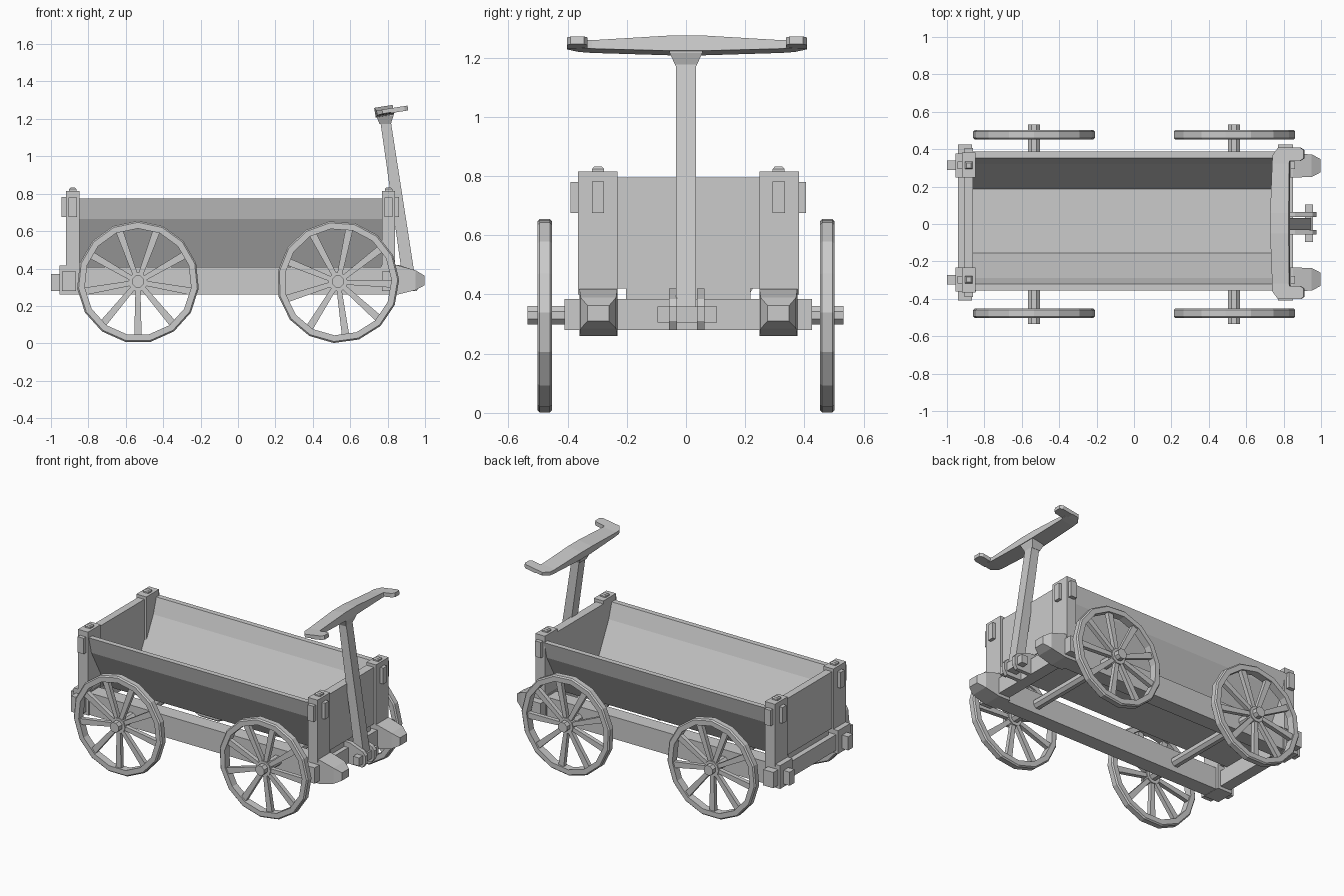
import bpy, bmesh
from math import sin, cos, pi, radians
from mathutils import Matrix, Vector

if "Cube" in bpy.data.objects:
    bpy.data.objects.remove(bpy.data.objects["Cube"])


def finish(name, bm):
    bmesh.ops.recalc_face_normals(bm, faces=bm.faces)
    me = bpy.data.meshes.new(name)
    bm.to_mesh(me)
    bm.free()
    ob = bpy.data.objects.new(name, me)
    bpy.context.collection.objects.link(ob)
    return ob


def loft(bm, rings, cap=True, closed=False):
    """Skin equal-length rings of points; optionally cap or close into a loop."""
    vs = [[bm.verts.new(p) for p in r] for r in rings]
    n = len(vs[0])
    pairs = list(zip(vs, vs[1:])) + ([(vs[-1], vs[0])] if closed else [])
    for a, b in pairs:
        for i in range(n):
            j = (i + 1) % n
            bm.faces.new((a[i], a[j], b[j], b[i]))
    if cap and not closed:
        bm.faces.new(vs[0])
        bm.faces.new(vs[-1])


def rect(x, y0, y1, z0, z1):
    return [(x, y0, z0), (x, y1, z0), (x, y1, z1), (x, y0, z1)]


def box(name, x0, x1, y0, y1, z0, z1):
    bm = bmesh.new()
    loft(bm, [rect(x0, y0, y1, z0, z1), rect(x1, y0, y1, z0, z1)])
    return finish(name, bm)


def bar(name, rings):
    bm = bmesh.new()
    loft(bm, rings)
    return finish(name, bm)


def wheel(name, x, y, turn):
    bm = bmesh.new()
    # rim: chamfered section swept round 15 sides
    sec = [(.286, -.025), (.319, -.025), (.327, -.017),
           (.327, .017), (.319, .025), (.286, .025)]
    rings = []
    for i in range(15):
        a = pi / 2 + turn + 2 * pi * i / 15
        rings.append([(r * cos(a), d, r * sin(a)) for r, d in sec])
    loft(bm, rings, closed=True)
    # nine spokes widening toward the rim
    for i in range(9):
        m = Matrix.Rotation(radians(90 + 40 * i) - turn, 3, 'Y')
        loft(bm, [[m @ Vector((r, u * w, v * w2)) for u, v in
                   ((-1, -1), (1, -1), (1, 1), (-1, 1))]
                  for r, w, w2 in ((.03, .014, .013), (.295, .014, .02))])
    # hub
    loft(bm, [[(.052 * cos(2 * pi * k / 10), d, .052 * sin(2 * pi * k / 10))
               for k in range(10)] for d in (-.02, .02)])
    ob = finish(name, bm)
    ob.location = (x, y, .328)


# wheels and axles
for end, x, t in (("rear", -.535, 0), ("front", .535, radians(8))):
    for side, y in (("right", -.477), ("left", .477)):
        wheel(f"{end}_{side}_wheel", x, y, t)
    bar(f"{end}_axle", [[(x + .034 * cos(pi * (k + .5) / 4), y,
                          .33 + .034 * sin(pi * (k + .5) / 4)) for k in range(8)]
                        for y in (-.535, .532)])

# tray: boards flare outward from a narrow floor, upper strip nearly upright
C = .016
outer = [(.19, .385), (.345, .665), (.372, .775)]
inner = [(.337, .775), (.305, .672), (.172, .41)]
half = outer + inner
prof = [(C + y, z) for y, z in half] + [(C - y, z) for y, z in reversed(half)]
bm = bmesh.new()
loft(bm, [[(x, y, z) for y, z in prof] for x in (-.867, .775)])
finish("tray", bm)

# end panels, cross beams
D = .008
for end, x0, x1, b0, b1 in (("rear", -.91, -.862, -.94, -.865),
                            ("front", .77, .825, .77, .85)):
    box(f"{end}_panel", x0, x1, D - .25, D + .25, .42, .795)
    box(f"{end}_panel_lower", x0 + .005, x1 - .005, D - .21, D + .21, .38, .42)
    box(f"{end}_cross_beam", b0, b1, D - .418, D + .418, .28, .385)

# rails, posts, joints on both sides
for side, s in (("right", -1), ("left", 1)):
    def span(a, b):
        return sorted((D + s * a, D + s * b))

    y0, y1 = span(.24, .368)
    ym0, ym1 = span(.26, .36)
    box(f"{side}_rail", -.90, .80, ym0, ym1, .262, .408)
    box(f"{side}_rail_rear_block", -.955, -.845, y0, y1, .26, .415)
    # rear through tenon and pyramid-ended front block
    box(f"{side}_rear_tenon", -1.0, -.92, *span(.282, .332), .28, .37)
    bar(f"{side}_rail_front_block",
        [rect(.765, y0, y1, .26, .418), rect(.85, y0, y1, .26, .418),
         rect(.95, y0 + .004, y1 - .004, .285, .39),
         rect(.997, y0 + .028, y1 - .028, .31, .362)])
    for end, x0, x1, p0, p1 in (("rear", -.92, -.847, -.943, -.90),
                                ("front", .77, .84, .82, .862)):
        box(f"{end}_{side}_post", x0, x1, *span(.24, .373), .40, .815)
        # end plate, side tenon and top peg
        box(f"{end}_{side}_post_plate", p0, p1, *span(.285, .326), .675, .782)
        xm = (x0 + x1) / 2
        box(f"{end}_{side}_side_tenon", xm - .022, xm + .022, *span(.33, .398), .675, .78)
        yc = D + s * .305
        bar(f"{end}_{side}_peg", [[(xm + u * w, yc + v * w, z) for u, v in
                                   ((-1, -1), (1, -1), (1, 1), (-1, 1))]
                                  for z, w in ((.80, .02), (.824, .02), (.832, .013))])

# hitch: two cheeks with a pin
for s in (-1, 1):
    ya, yb = sorted((s * .034 + .003, s * .06 + .003))
    bar("hitch_cheek", [rect(.82, ya, yb, .28, .42), rect(.86, ya, yb, .28, .42),
                        rect(.955, ya, yb, .28, .385), rect(.975, ya, yb, .31, .36)])
box("hitch_pin", .913, .957, -.097, .105, .305, .36)

# pull handle shaft and flared collar
def slab(x, z, w, h):
    return [(x - w, -h, z), (x + w, -h, z), (x + w, h, z), (x - w, h, z)]

bar("handle_shaft", [slab(.92, .305, .034, .033), slab(.787, 1.20, .028, .033)])
bar("handle_collar", [slab(.787, 1.172, .03, .035), slab(.785, 1.215, .046, .055),
                      slab(.787, 1.235, .044, .055)])

# grip: hooked outline in plan, tapering in thickness, tilted forward
# stations: y, back x, front x, bottom z, top z
st = [(0.055, -.055, .045, -.022, .030), (.32, -.047, .045, -.015, .014),
      (.365, -.045, .052, -.012, .014), (.405, -.015, .045, -.008, .014)]
st = [(-a, *r) for a, *r in reversed(st)] + st
bm = bmesh.new()
loft(bm, [[(b, y, lo), (f, y, lo), (f, y, hi), (b, y, hi)] for y, b, f, lo, hi in st])
for s in (-1, 1):
    ya, yb = sorted((s * .335, s * .405))
    loft(bm, [rect(.03, ya, yb, -.012, .014), rect(.105, ya, yb, -.012, .014),
              rect(.123, ya + .012, yb - .012, -.012, .014)])
grip = finish("handle_grip", bm)
grip.location = (.787, .003, 1.238)
grip.rotation_euler = (0, radians(-9), 0)
